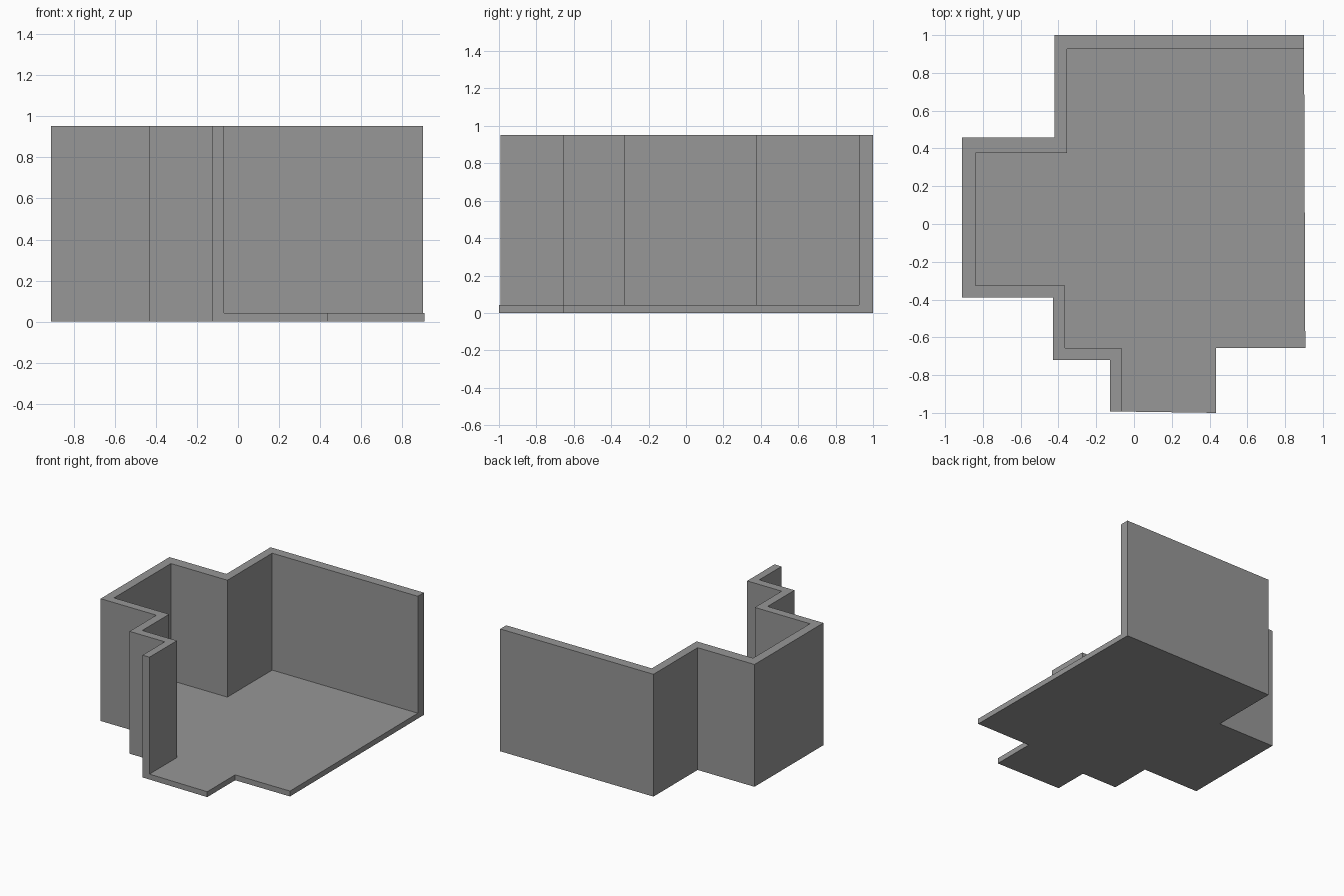
import bpy
import bmesh

cube = bpy.data.objects.get("Cube")
if cube:
    bpy.data.objects.remove(cube, do_unlink=True)

FLOOR_TOP = 0.042
WALL_TOP = 0.952

grey = bpy.data.materials.new("plain grey")
grey.use_nodes = True
colour = (0.31, 0.31, 0.31, 1)
grey.diffuse_color = colour
grey.node_tree.nodes["Principled BSDF"].inputs["Base Color"].default_value = colour


def extrude_plan(name, plan, bottom, top):
    """Raise a flat outline into a closed solid."""
    bm = bmesh.new()
    face = bm.faces.new([bm.verts.new((x, y, bottom)) for x, y in plan])
    raised = bmesh.ops.extrude_face_region(bm, geom=[face], use_keep_orig=True)
    moved = [v for v in raised["geom"] if isinstance(v, bmesh.types.BMVert)]
    bmesh.ops.translate(bm, verts=moved, vec=(0, 0, top - bottom))
    bmesh.ops.recalc_face_normals(bm, faces=bm.faces)
    mesh = bpy.data.meshes.new(name)
    bm.to_mesh(mesh)
    bm.free()
    mesh.materials.append(grey)
    obj = bpy.data.objects.new(name, mesh)
    bpy.context.collection.objects.link(obj)
    return obj


# Stepped outer edge, from the back left corner round to the front
outer = [(0.90, 1), (-0.42, 1), (-0.42, 0.457), (-0.91, 0.457),
         (-0.91, -0.39), (-0.43, -0.39), (-0.43, -0.72),
         (-0.127, -0.72), (-0.127, -0.992)]

# Inner edge of the wall, in the same order
inner = [(0.90, 0.926), (-0.354, 0.926), (-0.354, 0.375), (-0.84, 0.375),
         (-0.84, -0.325), (-0.365, -0.325), (-0.365, -0.656),
         (-0.067, -0.656), (-0.067, -0.993)]

# Open front and left edge of the floor
open_edge = [(0.435, -1), (0.435, -0.656), (0.907, -0.656)]

extrude_plan("floor", outer + open_edge, 0, FLOOR_TOP)
extrude_plan("wall", outer + inner[::-1], FLOOR_TOP, WALL_TOP)
